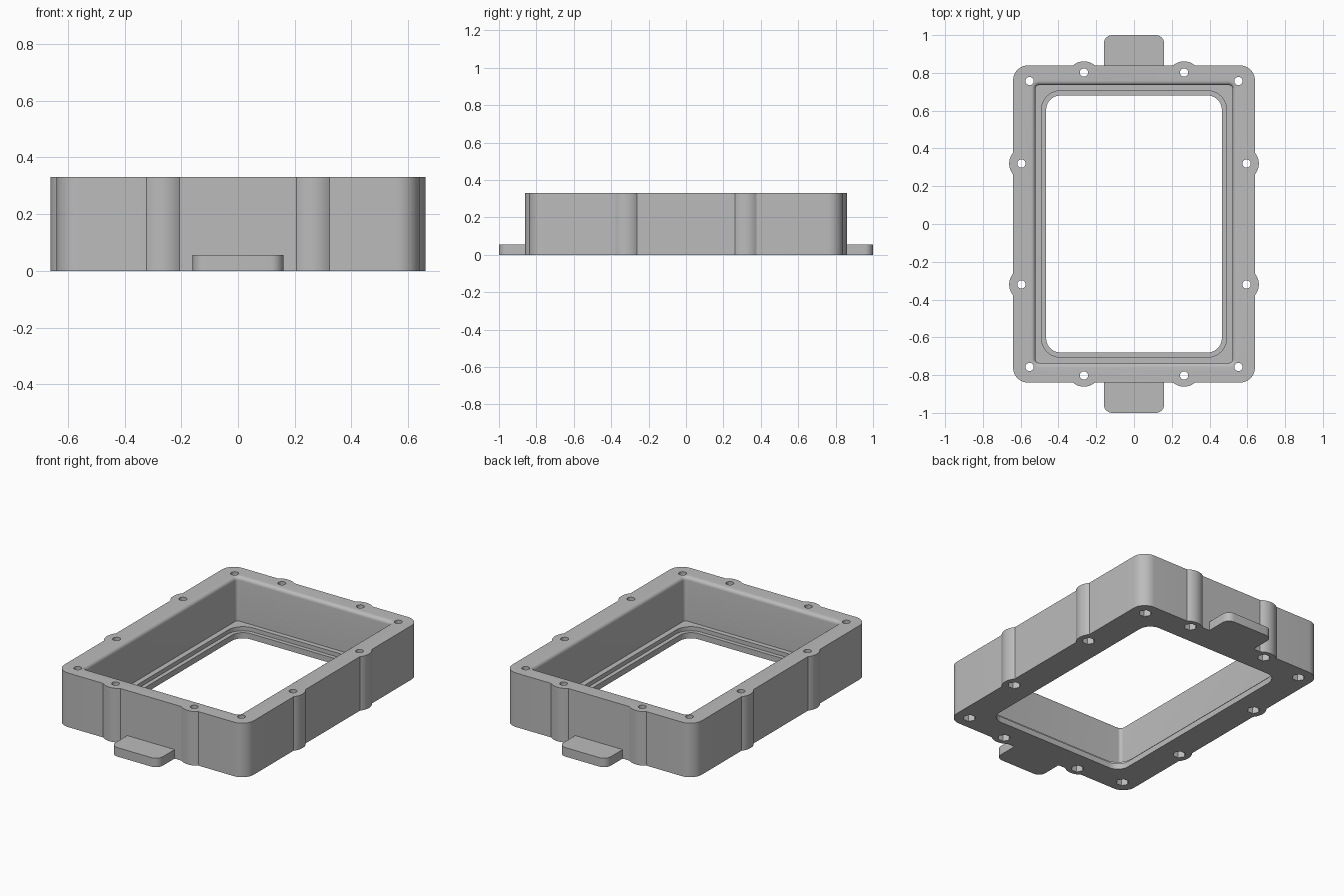
import bpy, bmesh, math
from mathutils import Vector

if "Cube" in bpy.data.objects:
    bpy.data.objects.remove(bpy.data.objects["Cube"], do_unlink=True)

HX, HY, H = 0.64, 0.84, 0.33      # body half sizes and height
BOSS_X, BOSS_Y = 0.265, 0.32      # boss positions along the walls

grey = bpy.data.materials.new("plain grey")
grey.use_nodes = True
colour = (0.5, 0.5, 0.5, 1)
grey.diffuse_color = colour
grey.node_tree.nodes["Principled BSDF"].inputs["Base Color"].default_value = colour


def arc(cx, cy, r, a0, a1, n):
    angles = [math.radians(a0 + (a1 - a0) * i / n) for i in range(n + 1)]
    return [(cx + r * math.cos(a), cy + r * math.sin(a)) for a in angles]


def rounded_rect(hx, hy, r, n=10):
    pts = []
    for k, (sx, sy) in enumerate([(1, 1), (-1, 1), (-1, -1), (1, -1)]):
        pts += arc(sx * (hx - r), sy * (hy - r), r, 90 * k, 90 * k + 90, n)
    return pts


def loft(name, sections):
    """Closed solid through (outline, z) sections of equal point count."""
    bm = bmesh.new()
    rings = [[bm.verts.new((x, y, z)) for x, y in pts] for pts, z in sections]
    for a, b in zip(rings, rings[1:]):
        for i in range(len(a)):
            j = (i + 1) % len(a)
            bm.faces.new((a[i], a[j], b[j], b[i]))
    bm.faces.new(rings[0][::-1])
    bm.faces.new(rings[-1])
    bmesh.ops.recalc_face_normals(bm, faces=bm.faces)
    mesh = bpy.data.meshes.new(name)
    bm.to_mesh(mesh)
    bm.free()
    mesh.materials.append(grey)
    obj = bpy.data.objects.new(name, mesh)
    bpy.context.collection.objects.link(obj)
    return obj


def activate(obj):
    bpy.ops.object.select_all(action='DESELECT')
    obj.select_set(True)
    bpy.context.view_layer.objects.active = obj


def cut(obj, cutter):
    cutter.hide_render = True
    activate(obj)
    mod = obj.modifiers.new("cut", 'BOOLEAN')
    mod.operation, mod.solver, mod.object = 'DIFFERENCE', 'EXACT', cutter
    bpy.ops.object.modifier_apply(modifier=mod.name)
    bpy.data.objects.remove(cutter, do_unlink=True)


# Outer wall outline: one quarter with two shallow bosses, mirrored twice
rise, half = 0.021, 0.058
r = (half ** 2 + rise ** 2) / (2 * rise)
sweep = math.degrees(math.asin(half / r))
quarter = arc(HX + rise - r, BOSS_Y, r, -sweep, sweep, 10)
quarter += arc(HX - 0.08, HY - 0.08, 0.08, 0, 90, 12)
quarter += arc(BOSS_X, HY + rise - r, r, 90 - sweep, 90 + sweep, 10)
upper = quarter + [(-x, y) for x, y in reversed(quarter)]
outline = upper + [(x, -y) for x, y in reversed(upper)]
frame = loft("frame_body", [(outline, 0), (outline, H)])

# Cavity: stepped lip at the bottom, straight walls, rounded top edge
lip = rounded_rect(0.465, 0.68, 0.075)
step = rounded_rect(0.49, 0.705, 0.1)
wall = rounded_rect(0.522, 0.735, 0.02)
sections = [(lip, -0.02), (lip, 0.035), (step, 0.035), (step, 0.06),
            (wall, 0.06)]
f = 0.022
for i in range(7):
    a = math.radians(15 * i)
    d = f * (1 - math.cos(a))
    sections.append((rounded_rect(0.522 + d, 0.735 + d, 0.02 + d),
                     H - f + f * math.sin(a)))
sections.append((sections[-1][0], H + 0.05))
cut(frame, loft("cavity_cutter", sections))

# Screw holes with hexagonal nut pockets underneath
for px, py in [(0.553, 0.757), (BOSS_X, 0.802), (0.596, BOSS_Y)]:
    for sx in (1, -1):
        for sy in (1, -1):
            x, y = sx * px, sy * py
            hole = arc(x, y, 0.022, 0, 345, 23)
            cut(frame, loft("hole_cutter", [(hole, -0.02), (hole, H + 0.02)]))
            pocket = arc(x, y, 0.036, 0, 300, 5)
            cut(frame, loft("pocket_cutter", [(pocket, -0.02), (pocket, 0.04)]))

# End tabs with rounded outer corners
for name, s in (("front_tab", -1), ("back_tab", 1)):
    pts = [(-0.16, HY - 0.001), (0.16, HY - 0.001)]
    pts += arc(0.115, 0.955, 0.045, 0, 90, 8)
    pts += arc(-0.115, 0.955, 0.045, 90, 180, 8)
    pts = [(x, s * y) for x, y in pts]
    tab = loft(name, [(pts, 0), (pts, 0.055)])
    activate(tab)
    bpy.ops.object.shade_smooth_by_angle(angle=math.radians(30))

activate(frame)
bpy.ops.object.shade_smooth_by_angle(angle=math.radians(30))
